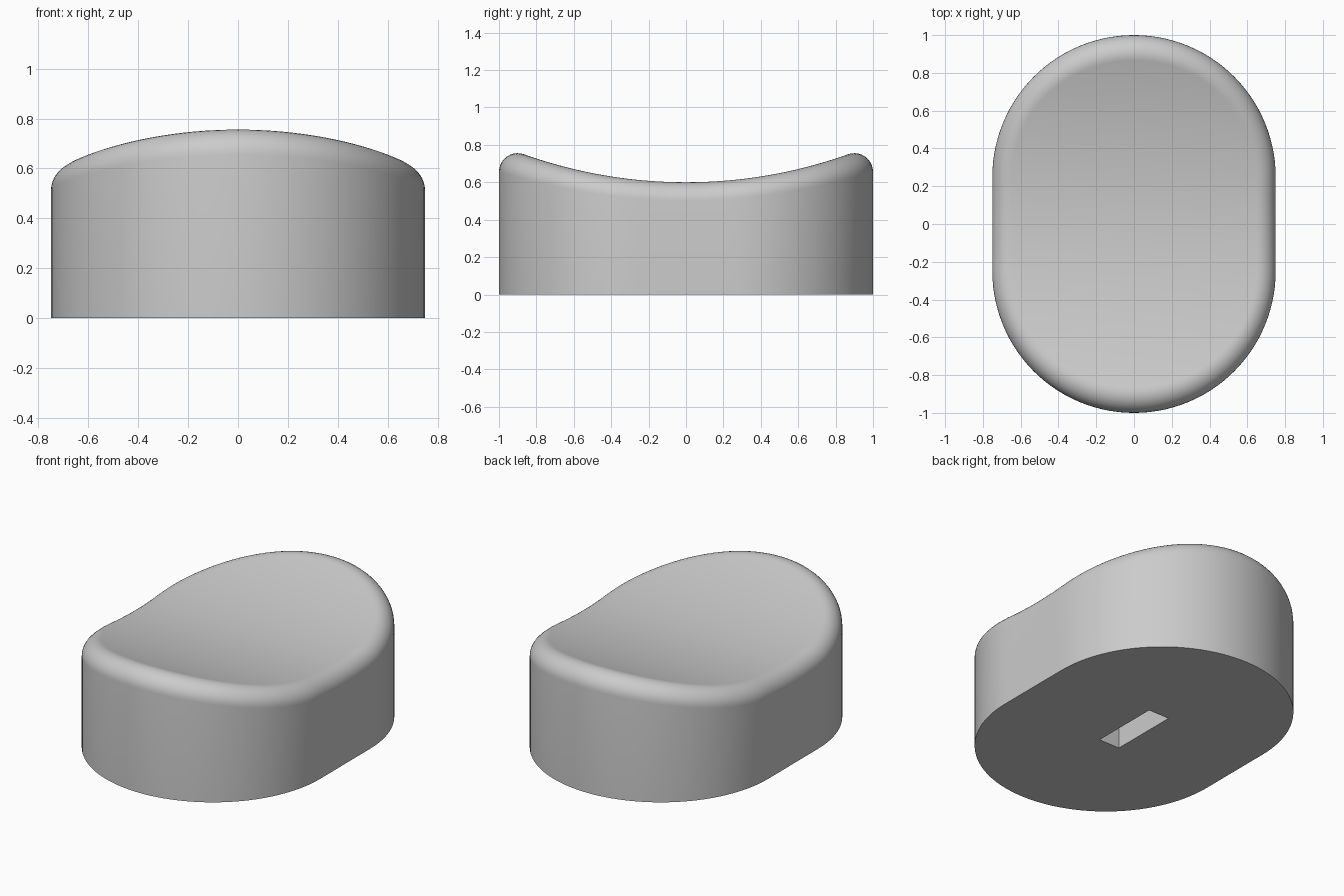
import bpy, bmesh
from math import sin, cos, pi, sqrt
from mathutils import Vector

cube = bpy.data.objects.get("Cube")
if cube:
    bpy.data.objects.remove(cube)

END_R, END_Y = 0.75, 0.25        # rounded ends of the outline
DISH_R, DISH_LOW = 2.58, 0.6     # hollow top, a cylinder lying along x
FILLET = 0.1                     # rounded rim
SLOT = Vector((0.072, 0.22, 0.3))  # half width, half length, depth
ARC, SIDE, RIM = 28, 10, 10      # steps

grey = bpy.data.materials.new("light grey")
grey.use_nodes = True
colour = (0.6, 0.6, 0.6, 1)
grey.diffuse_color = colour
grey.node_tree.nodes["Principled BSDF"].inputs["Base Color"].default_value = colour


def half_outline():
    """Outward direction and end centre for the +x half, front to back."""
    quarter = [pi / 2 * i / ARC for i in range(ARC + 1)]
    pts = [(Vector((sin(a), -cos(a), 0)), -END_Y) for a in quarter]
    pts += [(Vector((1, 0, 0)), -END_Y + 2 * END_Y * i / SIDE) for i in range(1, SIDE)]
    pts += [(Vector((cos(a), sin(a), 0)), END_Y) for a in quarter]
    return pts


def column(n, yc):
    """Points from the floor, up the wall and over the rim to the dish."""
    c = n * (END_R - FILLET) + Vector((0, yc, 0))
    axis_z = DISH_LOW + DISH_R
    c.z = axis_z - sqrt((DISH_R + FILLET) ** 2 - c.y ** 2)
    up = Vector((0, -c.y, axis_z - c.z)).normalized()
    turn = n.angle(up)
    pts = []
    for k in range(RIM + 1):
        t = k / RIM
        d = (n * sin((1 - t) * turn) + up * sin(t * turn)) / sin(turn)
        pts.append(c + d * FILLET)
    return [Vector((pts[0].x, pts[0].y, 0))] + pts


bm = bmesh.new()
half = [column(n, yc) for n, yc in half_outline()]
right = [[bm.verts.new(p) for p in col] for col in half]
left = [[bm.verts.new((-p.x, p.y, p.z)) for p in col] for col in half[1:-1]]
ring = right + left[::-1]

# Wall and rim
for a, b in zip(ring, ring[1:] + ring[:1]):
    for k in range(len(a) - 1):
        bm.faces.new((a[k], b[k], b[k + 1], a[k + 1]))

# Hollow top, in strips across the width
mirror = [right[0]] + left + [right[-1]]
for i in range(len(right) - 1):
    strip = (right[i][-1], right[i + 1][-1], mirror[i + 1][-1], mirror[i][-1])
    bm.faces.new(list(dict.fromkeys(strip)))

# Blind slot in the underside
corners = [(-1, -1), (1, -1), (1, 1), (-1, 1)]
mouth = [bm.verts.new((x * SLOT.x, y * SLOT.y, 0)) for x, y in corners]
deep = [bm.verts.new((v.co.x, v.co.y, SLOT.z)) for v in mouth]
for i in range(4):
    j = (i + 1) % 4
    bm.faces.new((mouth[i], mouth[j], deep[j], deep[i]))
bm.faces.new(deep)

# Flat underside around the slot
floor_edges = [e for e in bm.edges if all(v.co.z < 1e-6 for v in e.verts)]
bmesh.ops.triangle_fill(bm, edges=floor_edges, use_beauty=True)
bmesh.ops.recalc_face_normals(bm, faces=bm.faces)

mesh = bpy.data.meshes.new("dished_block")
bm.to_mesh(mesh)
bm.free()
mesh.materials.append(grey)
block = bpy.data.objects.new("dished_block", mesh)
bpy.context.collection.objects.link(block)
bpy.ops.object.select_all(action='DESELECT')
block.select_set(True)
bpy.context.view_layer.objects.active = block
bpy.ops.object.shade_smooth_by_angle()
